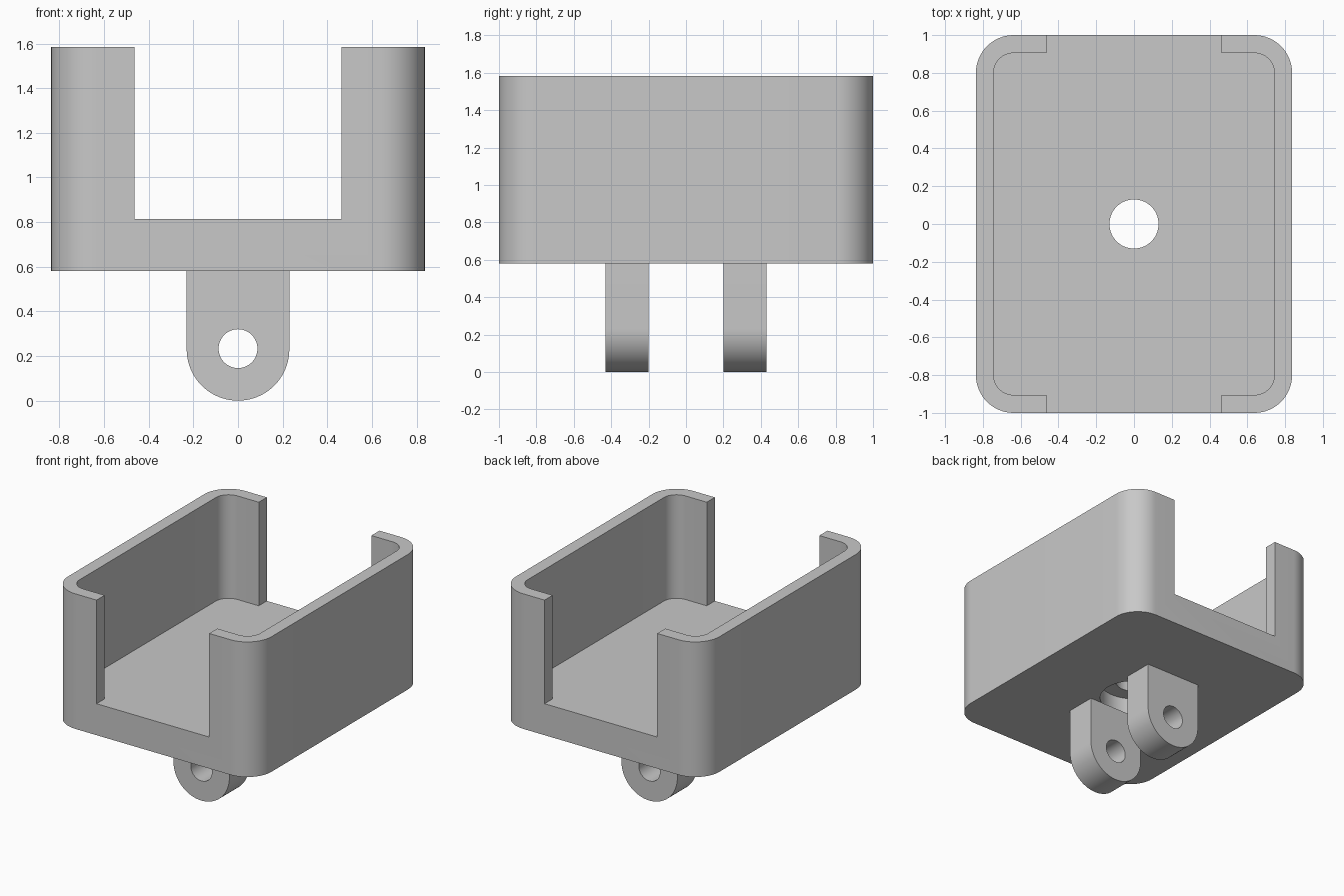
import bpy
import math

if "Cube" in bpy.data.objects:
    bpy.data.objects.remove(bpy.data.objects["Cube"], do_unlink=True)

BASE, FLOOR, TOP = 0.58, 0.814, 1.584

grey = bpy.data.materials.new("light grey plastic")
grey.use_nodes = True
grey.diffuse_color = (0.58, 0.58, 0.58, 1)
grey.node_tree.nodes["Principled BSDF"].inputs["Base Color"].default_value = grey.diffuse_color


def arc(cx, cy, r, start, end, steps):
    angles = [math.radians(start + (end - start) * i / steps) for i in range(steps + 1)]
    return [(cx + r * math.cos(a), cy + r * math.sin(a)) for a in angles]


def rounded_rect(hx, hy, r):
    points = []
    for i, (sx, sy) in enumerate([(1, 1), (-1, 1), (-1, -1), (1, -1)]):
        points += arc(sx * (hx - r), sy * (hy - r), r, 90 * i, 90 * i + 90, 16)
    return points


def circle(cx, cy, r):
    return arc(cx, cy, r, 0, 360, 64)[:-1]


def prism(name, outline, low, high, along_y=False):
    """Extrude a counter-clockwise outline along z, or an xz outline along y."""
    n = len(outline)
    if along_y:
        verts = [(u, y, v) for y in (high, low) for u, v in outline]
    else:
        verts = [(u, v, z) for z in (low, high) for u, v in outline]
    faces = [tuple(reversed(range(n))), tuple(range(n, 2 * n))]
    faces += [(i, (i + 1) % n, n + (i + 1) % n, n + i) for i in range(n)]
    mesh = bpy.data.meshes.new(name)
    mesh.from_pydata(verts, [], faces)
    mesh.materials.append(grey)
    obj = bpy.data.objects.new(name, mesh)
    bpy.context.collection.objects.link(obj)
    return obj


def cut(target, cutter):
    cutter.hide_render = True
    mod = target.modifiers.new("cut", "BOOLEAN")
    mod.operation, mod.solver, mod.object = "DIFFERENCE", "EXACT", cutter
    bpy.context.view_layer.objects.active = target
    bpy.ops.object.modifier_apply(modifier=mod.name)
    bpy.data.objects.remove(cutter, do_unlink=True)


# Open tray with rounded corners
tray = prism("tray", rounded_rect(0.837, 1.0, 0.2), BASE, TOP)
cut(tray, prism("cavity_cutter", rounded_rect(0.743, 0.905, 0.105), FLOOR, TOP + 0.2))

# Wide notches through both end walls, level with the floor
slot = [(-0.463, FLOOR), (0.463, FLOOR), (0.463, TOP + 0.2), (-0.463, TOP + 0.2)]
for side in (-1, 1):
    cut(tray, prism("notch_cutter", slot, side * 0.96 - 0.16, side * 0.96 + 0.16, True))

# Screw hole with a wider recess underneath
cut(tray, prism("screw_hole_cutter", circle(0, 0, 0.13), BASE - 0.1, FLOOR + 0.1))
cut(tray, prism("recess_cutter", circle(0, 0, 0.24), BASE - 0.1, BASE + 0.13))

# Pair of rounded hinge lugs with pin holes
lug_outline = arc(0, 0.23, 0.23, 180, 360, 40) + [(0.23, BASE), (-0.23, BASE)]
parts = [tray]
for name, y in (("front_lug", -0.315), ("back_lug", 0.315)):
    lug = prism(name, lug_outline, y - 0.115, y + 0.115, True)
    cut(lug, prism("pin_hole_cutter", circle(0, 0.233, 0.087), y - 0.2, y + 0.2, True))
    parts.append(lug)

# Smooth the curves and keep the edges sharp
bpy.ops.object.select_all(action="DESELECT")
for part in parts:
    part.select_set(True)
bpy.context.view_layer.objects.active = tray
bpy.ops.object.shade_smooth_by_angle(angle=math.radians(30))
